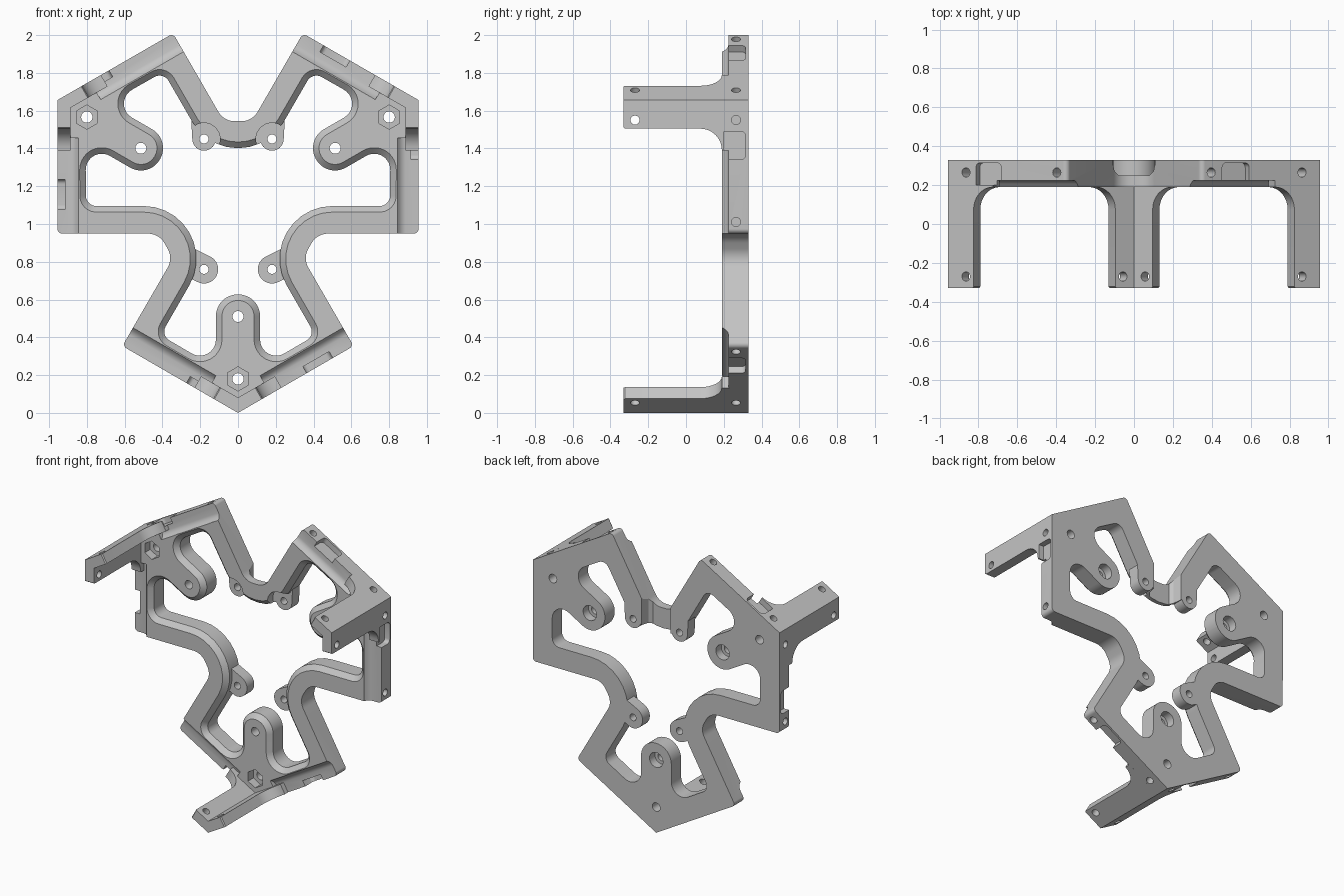
import bpy, bmesh
from math import sin, cos, pi, radians, tan
from mathutils import Vector

if "Cube" in bpy.data.objects:
    bpy.data.objects.remove(bpy.data.objects["Cube"])

CZ = 1.104                       # height of the three-fold centre
FRONT, BACK, LEG_END = 0.19, 0.33, -0.33
FLANGE = 0.07                    # thickness of the angled legs
CHAMFER = 0.032

grey = bpy.data.materials.new("machined_grey")
grey.use_nodes = True
grey.diffuse_color = (0.55, 0.55, 0.55, 1)
grey.node_tree.nodes["Principled BSDF"].inputs["Base Color"].default_value = (0.55, 0.55, 0.55, 1)


def finish(name, bm):
    """Orient a closed solid outward and link it as an object."""
    bm.normal_update()
    bmesh.ops.recalc_face_normals(bm, faces=bm.faces)
    if bm.calc_volume(signed=True) < 0:
        bmesh.ops.reverse_faces(bm, faces=bm.faces)
    mesh = bpy.data.meshes.new(name)
    bm.to_mesh(mesh)
    bm.free()
    mesh.materials.append(grey)
    obj = bpy.data.objects.new(name, mesh)
    bpy.context.collection.objects.link(obj)
    return obj


def skin(bm, sections):
    """Side walls through equal-length rings; returns the rings."""
    rings = [[bm.verts.new(p) for p in ring] for ring in sections]
    n = len(rings[0])
    for a, b in zip(rings, rings[1:]):
        for i in range(n):
            j = (i + 1) % n
            bm.faces.new((a[i], a[j], b[j], b[i]))
    return rings


def loft(name, sections):
    bm = bmesh.new()
    rings = skin(bm, sections)
    bm.faces.new(rings[0])
    bm.faces.new(rings[-1])
    return finish(name, bm)


def at(points, y):
    return [(p[0], y, p[1] + CZ) for p in points]


def prism(name, points, y0, y1):
    return loft(name, [at(points, y0), at(points, y1)])


def turn(p, k):
    a = k * 2 * pi / 3
    return (p[0] * cos(a) - p[1] * sin(a), p[0] * sin(a) + p[1] * cos(a))


def ring(c, r, n=32):
    return [(c[0] + r * sin(2 * pi * i / n), c[1] + r * cos(2 * pi * i / n)) for i in range(n)]


def rounded(corners, steps=10):
    """Fillet each (x, z, radius) corner of a closed outline."""
    out = []
    for i, (x, z, r) in enumerate(corners):
        p = Vector((x, z))
        a = (Vector(corners[i - 1][:2]) - p).normalized()
        b = (Vector(corners[(i + 1) % len(corners)][:2]) - p).normalized()
        if r == 0:
            out.append(p)
            continue
        half = a.angle(b) / 2
        centre = p + (a + b).normalized() * r / sin(half)
        start = p + a * r / tan(half) - centre
        end = p + b * r / tan(half) - centre
        sweep = start.angle_signed(end)
        for s in range(steps + 1):
            t = -sweep * s / steps
            out.append(centre + Vector((start.x * cos(t) - start.y * sin(t),
                                        start.x * sin(t) + start.y * cos(t))))
    return out


def grown(points, d):
    res = []
    for i, p in enumerate(points):
        t1 = (p - points[i - 1]).normalized()
        t2 = (points[(i + 1) % len(points)] - p).normalized()
        t = (t1 + t2).normalized()
        res.append(p + Vector((t.y, -t.x)) * d / max(t.dot(t1), 0.5))
    return res


def three(corners):
    return [(*turn(c[:2], k), c[2]) for k in range(3) for c in corners]


def rail(k, side, s, t, y):
    """Point s along a rail from the arm's apex, t inward from its outer face."""
    a = radians(30)
    p = turn((side * (s * cos(a) - t * sin(a)), -CZ + s * sin(a) + t * cos(a)), k)
    return (p[0], y, p[1] + CZ)


def volume(mesh):
    bm = bmesh.new()
    bm.from_mesh(mesh)
    v = bm.calc_volume()
    bm.free()
    return v


def cut(obj, cutter, keep=False):
    """Subtract the cutter, using the first solver that gives a sane result."""
    before = volume(obj.data)
    mod = obj.modifiers.new("cut", 'BOOLEAN')
    mod.operation, mod.object = 'DIFFERENCE', cutter
    for solver in ('EXACT', 'MANIFOLD'):
        mod.solver = solver
        deps = bpy.context.evaluated_depsgraph_get()
        mesh = bpy.data.meshes.new_from_object(obj.evaluated_get(deps))
        if 0.8 * before < volume(mesh) < 0.99999 * before:
            obj.data = mesh
            break
    obj.modifiers.clear()
    if not keep:
        bpy.data.objects.remove(cutter)


# Frame plate: outer outline around a chamfered window with three tongues
outer = rounded(three([(-.3435, -.285, .1), (-.612, -.75, .025), (0, -CZ, 0),
                       (.612, -.75, .025), (.3435, -.285, .1)]))
window = rounded(three([(-.0156, -.009, .28), (-.41, -.693, .055), (-.117, -.864, .085),
                        (-.117, -.477, .115), (.117, -.477, .115),
                        (.117, -.864, .085), (.41, -.693, .055)]))
bm = bmesh.new()
out_rings = skin(bm, [at(outer, FRONT), at(outer, BACK)])
in_rings = skin(bm, [at(grown(window, CHAMFER), FRONT), at(window, FRONT + CHAMFER),
                     at(window, BACK)])
for end in (0, -1):
    loops = [out_rings[end], in_rings[end]]
    edges = [bm.edges.get((r[i - 1], r[i])) for r in loops for i in range(len(r))]
    bmesh.ops.triangle_fill(bm, use_beauty=True, edges=edges, normal=(0, 1, 0))
plate = finish("frame_plate", bm)
parts = [plate]

for k in range(3):
    # Angled leg flaring into the plate
    levels = [(LEG_END, .145), (LEG_END + .008, .151), (.075, .151)]
    levels += [(.075 + .115 * sin(a), .151 + .115 * (1 - cos(a)))
               for a in [i * pi / 16 for i in range(1, 9)]]
    levels.append((.23, levels[-1][1]))
    inner = FLANGE * tan(radians(30))
    leg = loft("leg_%d" % (k + 1), [
        [rail(k, 1, 0, 0, y), rail(k, 1, s, 0, y), rail(k, 1, s, FLANGE, y),
         rail(k, 1, inner, FLANGE, y),
         rail(k, -1, s, FLANGE, y), rail(k, -1, s, 0, y)] for y, s in levels])
    parts.append(leg)

    for side in (1, -1):
        # Recessed lip with a cove along each rail
        lip = [(-.05, .1), (-.05, .225), (FLANGE, .225), (.085, .221), (.1, .21),
               (.112, .194), (.118, .1)]
        cut(plate, loft("cutter", [[rail(k, side, s, t, y) for t, y in lip]
                                   for s in (.2, .76)]))
        # Side bolt holes
        for s in (.106, .645):
            cut(plate, loft("cutter", [[rail(k, side, q[0], t, q[1])
                                        for q in ring((s, .265), .024, 24)] for t in (-.02, .1)]))
        cut(leg, loft("cutter", [[rail(k, side, q[0], t, q[1])
                                  for q in ring((.106, -.27), .024, 24)] for t in (-.02, .1)]))

    # One pocket on each rail, at different distances from the apex
    for side, s0, s1 in ((-1, .165, .315), (1, .42, .58)):
        low = .2 if side < 0 else .15
        shape = rounded([(s0, low, 0), (s1, low, 0), (s1, .315, .025), (s0, .315, .025)], 5)
        pocket = loft("cutter", [[rail(k, side, q[0], t, q[1]) for q in shape]
                                 for t in (-.02, .04)])
        if side < 0:
            cut(leg, pocket, keep=True)
        cut(plate, pocket)

    # Hexagon nut seat, its bolt hole, and the counterbored tongue hole
    nut, tip = turn((0, .18 - CZ), k), turn((0, .51 - CZ), k)
    cut(plate, prism("cutter", [turn(q, k) for q in ring((0, .18 - CZ), .064, 6)], .1, .25))
    cut(plate, prism("cutter", ring(nut, .03), .1, .4))
    cut(plate, prism("cutter", ring(tip, .029), .1, .4))
    cut(plate, prism("cutter", ring(tip, .052), .27, .4))

# Groove across the back of the top bridge
groove = [(-.115, .34), (-.1, .27), (-.08, .25), (.08, .25), (.1, .27), (.115, .34)]
cut(plate, loft("cutter", [[(x, y, z) for x, y in groove] for z in (1.35, 1.62)]))

# Mounting ears set toward the back, upper and lower pairs
for side, word in ((1, "left"), (-1, "right")):
    for level, c, e, r in (("upper", (.18, 1.45), (.185, 1.54), .062),
                           ("lower", (.18, .76), (.26, .80), .075)):
        c = Vector((side * c[0], c[1] - CZ))
        e = Vector((side * e[0], e[1] - CZ))
        d = (e - c).normalized()
        n = Vector((-d.y, d.x))
        arc = [i * pi / 16 for i in range(17)]
        shape = [c + (n * cos(a) - d * sin(a)) * r for a in arc]
        shape += [e + (-n * cos(a) + d * sin(a)) * r for a in arc]
        if level == "upper":
            cut(plate, prism("cutter", ring(c, .085), .1, .25))
        ear = prism("%s_%s_ear" % (level, word), shape, .25, BACK)
        hole = prism("cutter", ring(c, .024, 24), .1, .4)
        cut(plate, hole, keep=True)
        cut(ear, hole)
        parts.append(ear)

# Smooth the rounded surfaces, keep machined edges crisp
bpy.ops.object.select_all(action='DESELECT')
for obj in parts:
    obj.select_set(True)
bpy.context.view_layer.objects.active = plate
bpy.ops.object.shade_smooth_by_angle(angle=radians(25))
